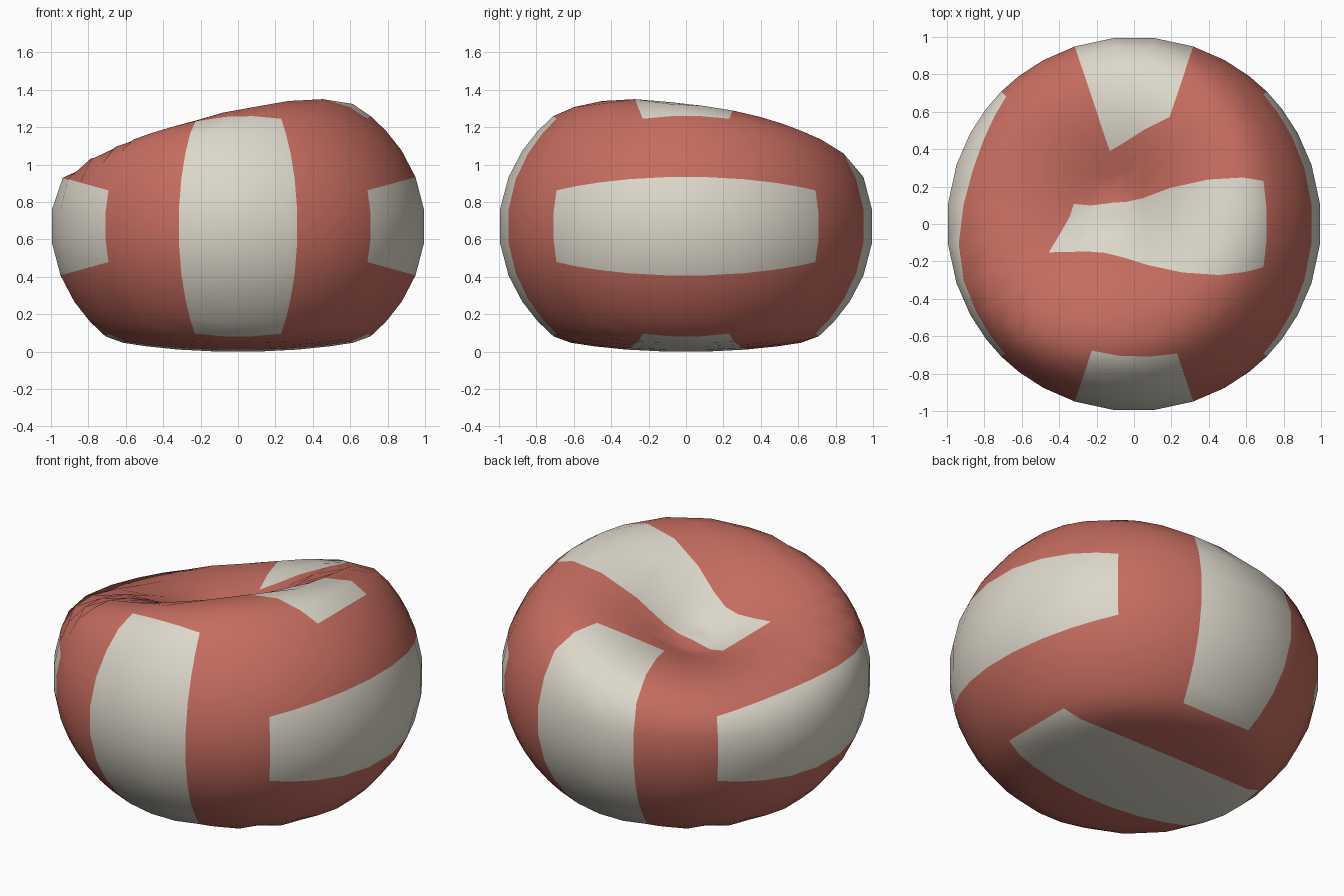
import bpy
import bmesh
import math
from mathutils import Vector

if "Cube" in bpy.data.objects:
    bpy.data.objects.remove(bpy.data.objects["Cube"], do_unlink=True)


def make_material(name, color):
    mat = bpy.data.materials.new(name)
    mat.use_nodes = True
    mat.diffuse_color = color
    mat.node_tree.nodes["Principled BSDF"].inputs["Base Color"].default_value = color
    return mat


def smoothstep(low, high, value):
    t = min(max((value - low) / (high - low), 0), 1)
    return t * t * (3 - 2 * t)


CENTER_Z = 0.67        # height of the ball's middle
SQUASH = 0.83          # vertical squash of the sagging ball
FLOOR = 0.06           # below this the ball flattens on the ground
DENT_AXIS = Vector((-0.3, 0.2, 0.93)).normalized()
DENT_DEPTH = 0.625


def deform(co):
    """Cube point -> sphere -> dented, squashed and flattened ball."""
    d = co.normalized()
    angle = math.degrees(d.angle(DENT_AXIS))
    p = d * (1 - DENT_DEPTH * (1 - smoothstep(16, 60, angle))) * 1.006
    z = CENTER_Z + SQUASH * p.z
    if z < FLOOR:
        z = FLOOR - (FLOOR - z) * 0.28
    return Vector((p.x, p.y, z))


# Ball: gridded cube, three panels per side, the middle one pale
bm = bmesh.new()
bmesh.ops.create_cube(bm, size=2)
bmesh.ops.subdivide_edges(bm, edges=bm.edges[:], cuts=8, use_grid_fill=True)
ACROSS = {0: 2, 1: 0, 2: 1}   # side axis -> axis across its panels
for face in bm.faces:
    mid = face.calc_center_median()
    side = max(range(3), key=lambda i: abs(mid[i]))
    face.material_index = 1 if abs(mid[ACROSS[side]]) < 1 / 3 else 0
    face.smooth = True

for vert in bm.verts:
    vert.co = deform(vert.co)
lowest = min(v.co.z for v in bm.verts)
bmesh.ops.translate(bm, verts=bm.verts[:], vec=(0, 0, -lowest))
bmesh.ops.recalc_face_normals(bm, faces=bm.faces[:])

mesh = bpy.data.meshes.new("deflated_ball")
bm.to_mesh(mesh)
bm.free()
mesh.materials.append(make_material("faded red", (0.56, 0.15, 0.115, 1)))
mesh.materials.append(make_material("cream white", (0.72, 0.68, 0.59, 1)))
ball = bpy.data.objects.new("deflated_ball", mesh)
bpy.context.collection.objects.link(ball)
